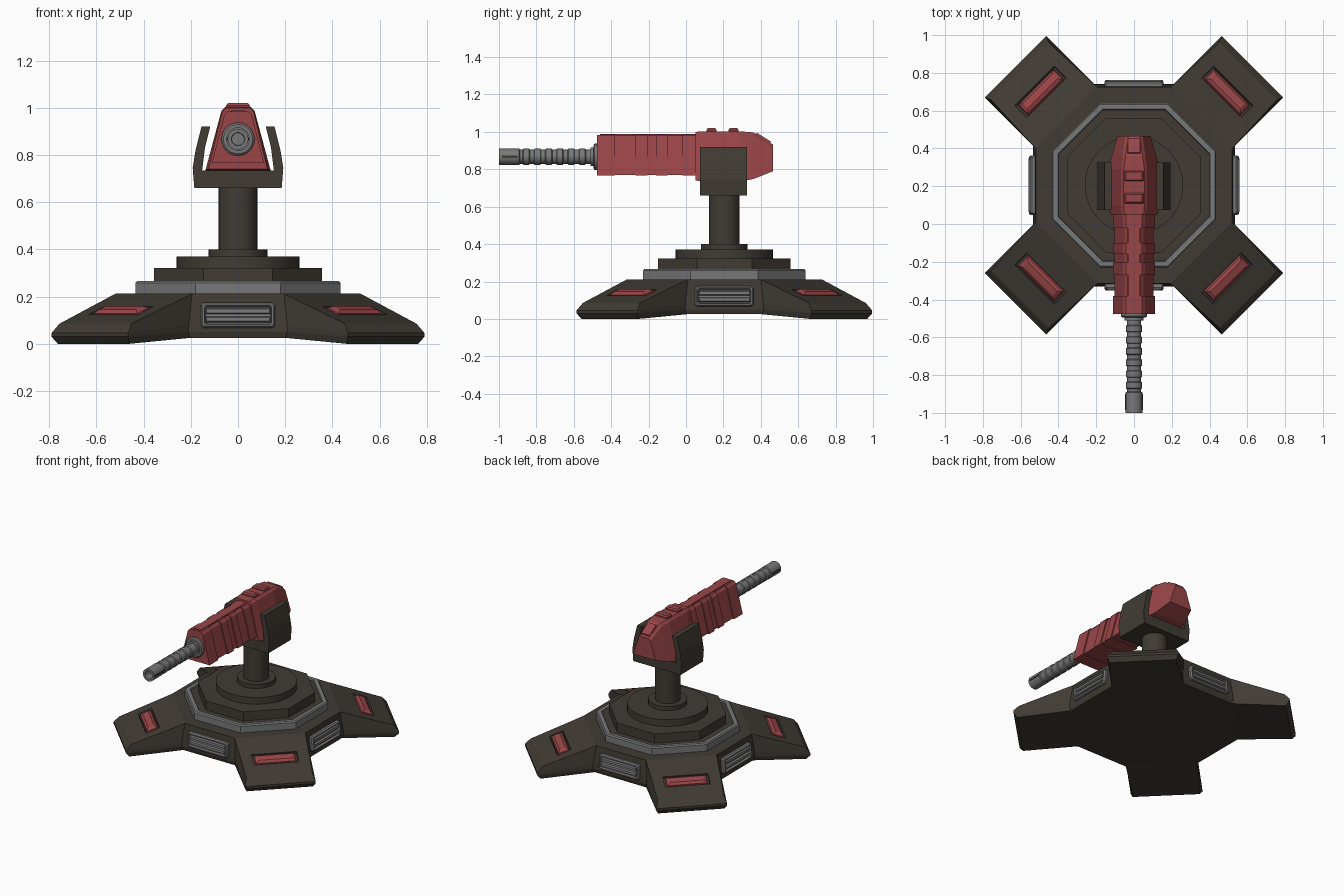
import bpy, bmesh, math
from mathutils import Matrix, Vector

if "Cube" in bpy.data.objects:
    bpy.data.objects.remove(bpy.data.objects["Cube"])

CY = 0.205  # y of the base centre


def material(name, rgb):
    m = bpy.data.materials.new(name)
    m.diffuse_color = (*rgb, 1)
    m.use_nodes = True
    m.node_tree.nodes["Principled BSDF"].inputs["Base Color"].default_value = m.diffuse_color
    return m


DARK = material("dark brown metal", (0.052, 0.044, 0.034))
RED = material("faded red paint", (0.32, 0.06, 0.064))
GREY = material("grey steel", (0.19, 0.19, 0.19))


def loft(name, rings, mat, matrix=None, smooth=False):
    """Skin a list of equal-length point rings and cap both ends."""
    bm = bmesh.new()
    rows = [[bm.verts.new(p) for p in r] for r in rings]
    n = len(rows[0])
    for a, b in zip(rows, rows[1:]):
        for i in range(n):
            bm.faces.new((a[i], a[(i + 1) % n], b[(i + 1) % n], b[i]))
    bm.faces.new(rows[0])
    bm.faces.new(rows[-1])
    bmesh.ops.recalc_face_normals(bm, faces=bm.faces)
    me = bpy.data.meshes.new(name)
    bm.to_mesh(me)
    bm.free()
    me.materials.append(mat)
    ob = bpy.data.objects.new(name, me)
    bpy.context.collection.objects.link(ob)
    if matrix:
        me.transform(matrix)
    if smooth:
        bpy.ops.object.select_all(action='DESELECT')
        bpy.context.view_layer.objects.active = ob
        ob.select_set(True)
        bpy.ops.object.shade_smooth_by_angle(angle=math.radians(35))
    return ob


def ngon(r, z, n, start=0.0):
    return [(r * math.cos(start + math.tau * i / n), r * math.sin(start + math.tau * i / n), z)
            for i in range(n)]


def lathe(name, profile, mat, matrix, n=32):
    return loft(name, [ngon(r, z, n) for r, z in profile], mat, matrix, True)


def octagon(name, profile, mat):
    k = 1 / math.cos(math.pi / 8)
    return loft(name, [ngon(a * k, z, 8, math.pi / 8) for a, z in profile], mat,
                Matrix.Translation((0, CY, 0)))


def rect(w, h, z, c=0.0):
    """Rectangle of half sizes w, h with cut corners c."""
    if c == 0:
        return [(-w, -h, z), (w, -h, z), (w, h, z), (-w, h, z)]
    return [(-w + c, -h, z), (w - c, -h, z), (w, -h + c, z), (w, h - c, z),
            (w - c, h, z), (-w + c, h, z), (-w, h - c, z), (-w, -h + c, z)]


def box(name, x0, x1, y0, y1, z0, z1, mat, matrix=None):
    return loft(name, [[(x0, y0, z), (x1, y0, z), (x1, y1, z), (x0, y1, z)] for z in (z0, z1)],
                mat, matrix)


# four-armed foot: each layer is (tip distance, tip half width, tip z, notch distance, notch z)
layers = [(0.865, 0.215, 0.0, 0.515, 0.025), (0.888, 0.23, 0.03, 0.527, 0.05),
          (0.888, 0.23, 0.045, 0.525, 0.08), (0.855, 0.215, 0.085, 0.505, 0.212)]
rings = []
for td, tw, tz, nd, nz in layers:
    ring = []
    for k in range(4):
        a = math.pi / 4 + k * math.pi / 2
        r, t = Vector((math.cos(a), math.sin(a), 0)), Vector((-math.sin(a), math.cos(a), 0))
        for d, w, z in ((nd, -0.23, nz), (td, -tw, tz), (td, tw, tz), (nd, 0.23, nz)):
            ring.append(r * d + t * w + Vector((0, CY, z)))
    rings.append(ring)
foot = loft("foot", rings, DARK)
# split the concave caps into a middle octagon and four arm faces
bm = bmesh.new()
bm.from_mesh(foot.data)
bm.verts.ensure_lookup_table()
bmesh.ops.delete(bm, geom=[f for f in bm.faces if len(f.verts) > 4], context='FACES_ONLY')
for base in (0, 48):
    v = [bm.verts[base + i] for i in range(16)]
    bm.faces.new([v[i] for i in range(16) if i % 4 in (0, 3)])
    for k in range(4):
        bm.faces.new(v[4 * k:4 * k + 4])
bmesh.ops.recalc_face_normals(bm, faces=bm.faces)
bm.to_mesh(foot.data)
bm.free()

# recessed pockets with red bars on the arms
slope = math.atan2(0.127, 0.35)
for k in range(4):
    m = (Matrix.Translation((0, CY, 0)) @ Matrix.Rotation(math.pi / 4 + k * math.pi / 2, 4, 'Z')
         @ Matrix.Translation((0.70, 0, 0.141)) @ Matrix.Rotation(slope, 4, 'Y'))
    cutter = loft("pocket_cutter", [rect(0.045, 0.145, -0.015), rect(0.052, 0.152, 0.03)], DARK, m)
    mod = foot.modifiers.new("pocket", 'BOOLEAN')
    mod.operation, mod.solver, mod.object = 'DIFFERENCE', 'EXACT', cutter
    bpy.context.view_layer.objects.active = foot
    bpy.ops.object.modifier_apply(modifier=mod.name)
    bpy.data.objects.remove(cutter)
    loft("arm_bar", [rect(0.04, 0.135, -0.016), rect(0.036, 0.13, 0.0), rect(0.02, 0.11, 0.012)], RED, m)

# grey vents on the four walls
for k in range(4):
    m = (Matrix.Translation((0, CY, 0)) @ Matrix.Rotation(k * math.pi / 2, 4, 'Z')
         @ Matrix.Translation((0, -0.53, 0.12)) @ Matrix.Rotation(math.radians(86), 4, 'X'))
    loft("vent_frame", [rect(0.157, 0.054, -0.02, 0.01), rect(0.157, 0.054, 0.014, 0.01),
                        rect(0.15, 0.047, 0.024, 0.008), rect(0.143, 0.04, 0.024, 0.006),
                        rect(0.138, 0.036, 0.008, 0.006)], GREY, m)
    for y in (-0.018, 0.018):
        loft("vent_slat", [rect(0.139, 0.014, 0.006), rect(0.134, 0.008, 0.02)], GREY,
             m @ Matrix.Translation((0, y, 0)))

# stacked turntable
octagon("grey_ring", [(0.435, 0.205), (0.435, 0.258), (0.428, 0.266), (0.403, 0.266), (0.398, 0.25)], GREY)
octagon("ring_floor", [(0.399, 0.22), (0.399, 0.258)], DARK)
octagon("turntable", [(0.355, 0.25), (0.355, 0.322)], DARK)
mid = Matrix.Translation((0, CY, 0))
lathe("disc", [(0.26, 0.31), (0.26, 0.37)], DARK, mid, 48)
lathe("column", [(0.125, 0.36), (0.125, 0.40), (0.082, 0.40), (0.082, 0.67)], DARK, mid)

# U-shaped yoke, mirrored profile extruded along y
half = [(0.185, 0.66), (0.192, 0.745), (0.18, 0.82), (0.155, 0.92), (0.118, 0.92), (0.14, 0.83), (0.152, 0.735)]
prof = half + [(-x, z) for x, z in reversed(half)]
loft("yoke", [[(x, y, z) for x, z in prof] for y in (0.075, 0.325)], DARK)


def section(y, hb, zb, ht, zt, grow=0.0):
    hb, ht, zb, zt = hb + grow, ht + grow, zb - grow / 2, zt + grow / 2
    return [(-hb, y, zb), (hb, y, zb), (ht, y, zt - 0.015), (ht - 0.015, y, zt),
            (-ht + 0.015, y, zt), (-ht, y, zt - 0.015)]


# rear gun body
loft("gun_body", [section(0.05, 0.125, 0.74, 0.066, 1.0), section(0.1, 0.138, 0.735, 0.07, 1.003),
                  section(0.29, 0.138, 0.735, 0.07, 1.003), section(0.36, 0.118, 0.748, 0.06, 0.997),
                  section(0.465, 0.088, 0.79, 0.046, 0.932)], RED)
for y in (0.11, 0.228):
    loft("top_block", [rect(0.05, 0.027, 0.99), rect(0.05, 0.027, 1.01), rect(0.042, 0.02, 1.02)], RED,
         Matrix.Translation((0, y + 0.026, 0)))
loft("rear_plate", [rect(0.036, 0.048, -0.005), rect(0.032, 0.044, 0.008)], RED,
     Matrix.Translation((0, 0.412, 0.965)) @ Matrix.Rotation(-math.atan2(0.065, 0.105), 4, 'X'))

# front housing with raised bands
loft("housing", [section(y, 0.103, 0.77, 0.05, 0.98) for y in (-0.47, 0.06)], RED)
for y0, y1 in ((-0.476, -0.38), (-0.27, -0.205), (-0.16, -0.10), (-0.02, 0.055)):
    loft("housing_band", [section(y, 0.103, 0.77, 0.05, 0.98, 0.008) for y in (y0, y1)], RED)
box("housing_spine", -0.03, 0.03, -0.46, 0.06, 0.97, 0.988, RED)

# barrel turned along y, with rings and a hollow muzzle
prof = [(0.07, 0.465), (0.07, 0.488), (0.062, 0.495), (0.05, 0.495), (0.05, 0.51), (0.038, 0.51)]
for i in range(6):
    s = 0.535 + i * 0.06
    prof += [(0.038, s), (0.043, s + 0.004), (0.043, s + 0.034), (0.038, s + 0.038)]
prof += [(0.038, 0.888), (0.044, 0.892), (0.044, 1.0), (0.028, 1.0), (0.026, 0.93)]
axis = Matrix.Translation((0, 0, 0.867)) @ Matrix.Rotation(math.pi / 2, 4, 'X')
lathe("barrel", prof, GREY, axis, 24)
for s in (-1, 1):
    box("muzzle_slot", s * 0.0445 - 0.002, s * 0.0445 + 0.002, -0.985, -0.90, 0.861, 0.873, DARK)
